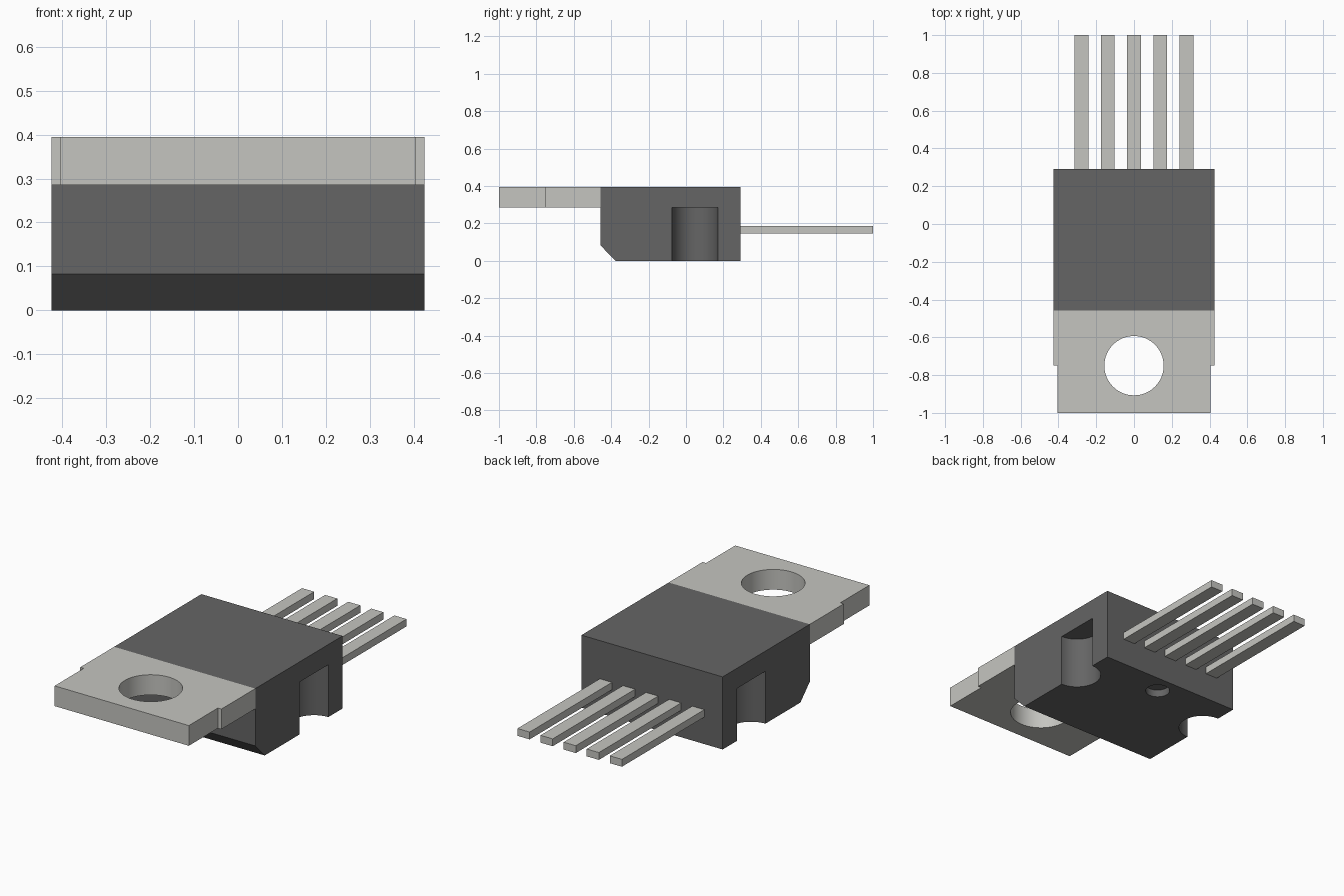
import bpy, bmesh, math
from mathutils import Vector

if "Cube" in bpy.data.objects:
    bpy.data.objects.remove(bpy.data.objects["Cube"])


def material(name, rgb):
    m = bpy.data.materials.new(name)
    m.diffuse_color = (*rgb, 1)
    m.use_nodes = True
    m.node_tree.nodes["Principled BSDF"].inputs["Base Color"].default_value = m.diffuse_color
    return m


PLASTIC = material("dark_plastic", (0.13, 0.13, 0.13))
METAL = material("tinned_metal", (0.56, 0.56, 0.53))


def prism(name, points, offset, mat):
    """Extrude a closed planar outline along an offset vector."""
    bm = bmesh.new()
    face = bm.faces.new([bm.verts.new(p) for p in points])
    ext = bmesh.ops.extrude_face_region(bm, geom=[face])
    verts = [g for g in ext["geom"] if isinstance(g, bmesh.types.BMVert)]
    bmesh.ops.translate(bm, verts=verts, vec=Vector(offset))
    bmesh.ops.recalc_face_normals(bm, faces=bm.faces)
    me = bpy.data.meshes.new(name)
    bm.to_mesh(me)
    bm.free()
    ob = bpy.data.objects.new(name, me)
    bpy.context.collection.objects.link(ob)
    me.materials.append(mat)
    return ob


def drill(target, x, y, z0, z1, r):
    """Cut a vertical round hole, then remove the cutter."""
    bpy.ops.mesh.primitive_cylinder_add(vertices=64, radius=r, depth=z1 - z0,
                                        location=(x, y, (z0 + z1) / 2))
    cutter = bpy.context.object
    cutter.hide_render = True
    cutter.data.materials.append(target.data.materials[0])
    mod = target.modifiers.new("hole", "BOOLEAN")
    mod.operation, mod.solver, mod.object = "DIFFERENCE", "EXACT", cutter
    bpy.context.view_layer.objects.active = target
    bpy.ops.object.modifier_apply(modifier=mod.name)
    bpy.data.objects.remove(cutter, do_unlink=True)


def smooth(ob):
    bpy.ops.object.select_all(action="DESELECT")
    ob.select_set(True)
    bpy.context.view_layer.objects.active = ob
    bpy.ops.object.shade_smooth_by_angle(angle=math.radians(30))


W, TOP, TAB_Z = 0.425, 0.395, 0.285
FRONT, BACK = -0.458, 0.292

# Moulded body: side profile with a chamfered lower front edge
profile = [(FRONT, 0.083), (-0.377, 0), (BACK, 0), (BACK, TOP), (FRONT, TOP)]
body = prism("body", [(-W, y, z) for y, z in profile], (2 * W, 0, 0), PLASTIC)

# Half-round side recesses and the shallow mould mark underneath
for side in (-1, 1):
    drill(body, side * W, 0.047, -0.1, TAB_Z, 0.123)
drill(body, 0, 0.19, -0.1, 0.04, 0.062)
smooth(body)

# Mounting tab: stepped outline with a screw hole
half = [(W, FRONT), (W, -0.75), (0.404, -0.75), (0.404, -1)]
outline = half + [(-x, y) for x, y in reversed(half)]
tab = prism("mounting_tab", [(x, y, TAB_Z) for x, y in outline],
            (0, 0, TOP - TAB_Z), METAL)
drill(tab, 0, -0.75, 0.1, 0.6, 0.157)
smooth(tab)

# Five flat leads
for i in range(5):
    x, hw = (i - 2) * 0.139, 0.0365
    section = [(x - hw, 0.147), (x + hw, 0.147), (x + hw, 0.187), (x - hw, 0.187)]
    prism(f"lead_{i + 1}", [(px, BACK, pz) for px, pz in section],
          (0, 1 - BACK, 0), METAL)
